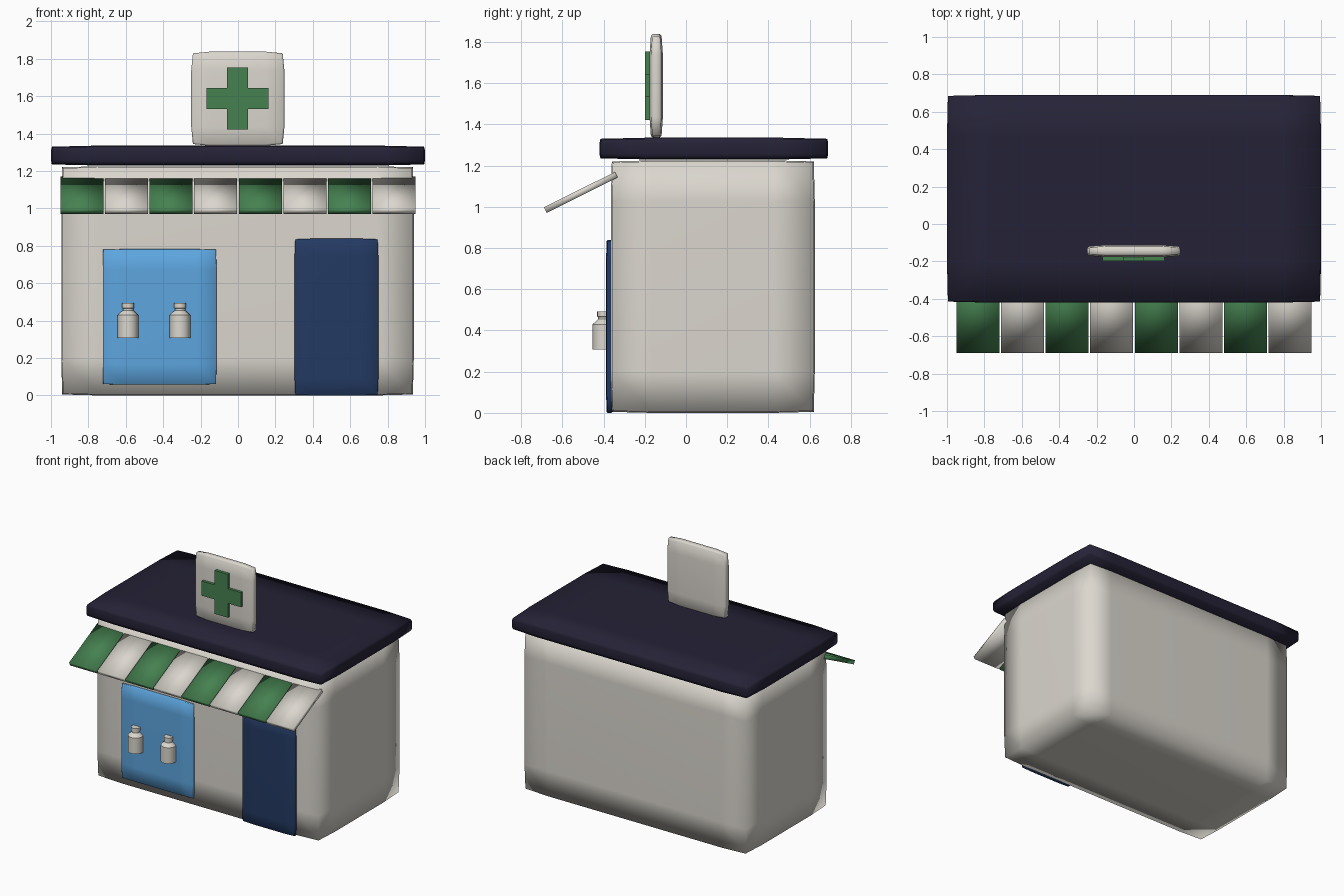
import bpy, bmesh, math
from mathutils import Vector, Matrix

cube = bpy.data.objects.get("Cube")
if cube:
    bpy.data.objects.remove(cube, do_unlink=True)


def material(name, rgb):
    mat = bpy.data.materials.new(name)
    mat.use_nodes = True
    mat.diffuse_color = (*rgb, 1)
    mat.node_tree.nodes["Principled BSDF"].inputs["Base Color"].default_value = (*rgb, 1)
    return mat


CREAM = material("warm white", (0.71, 0.68, 0.62))
GREEN = material("leaf green", (0.06, 0.22, 0.08))
BLUE = material("sky blue", (0.11, 0.38, 0.74))
NAVY = material("navy blue", (0.017, 0.042, 0.125))
DARK = material("midnight", (0.018, 0.016, 0.037))


def finish(bm, name, mat, smooth=True):
    bmesh.ops.recalc_face_normals(bm, faces=bm.faces)
    for f in bm.faces:
        f.smooth = smooth
    mesh = bpy.data.meshes.new(name)
    bm.to_mesh(mesh)
    bm.free()
    mesh.materials.append(mat)
    obj = bpy.data.objects.new(name, mesh)
    bpy.context.collection.objects.link(obj)
    return obj


def soft_box(name, lo, hi, margin, pull, mat):
    """Box with a border loop on every side; edges and corners drawn in a little."""
    lo, hi = Vector(lo), Vector(hi)
    half, mid = (hi - lo) / 2, (hi + lo) / 2
    bm = bmesh.new()
    bmesh.ops.create_cube(bm, size=2, matrix=Matrix.Diagonal((*half, 1)))
    for axis in range(3):
        normal = Vector([float(i == axis) for i in range(3)])
        cut = half[axis] - min(margin, half[axis] * 0.5)
        for side in (-1, 1):
            geom = bm.verts[:] + bm.edges[:] + bm.faces[:]
            bmesh.ops.bisect_plane(bm, geom=geom, plane_co=normal * cut * side, plane_no=normal)
    for v in bm.verts:
        outer = [i for i in range(3) if abs(v.co[i]) > half[i] - 1e-4]
        for i in outer:
            v.co[i] -= math.copysign(min(pull, half[i] * 0.4) * (len(outer) - 1) / 2, v.co[i])
    bmesh.ops.translate(bm, verts=bm.verts, vec=mid)
    return finish(bm, name, mat)


# Building, roof, door and shop window
soft_box("walls", (-0.945, -0.365, 0), (0.94, 0.625, 1.225), 0.2, 0.01, CREAM)
soft_box("roof", (-1, -0.42, 1.23), (1, 0.69, 1.335), 0.22, 0.01, DARK)
soft_box("door", (0.303, -0.388, 0), (0.75, -0.355, 0.838), 0.09, 0.007, NAVY)
soft_box("shop_window", (-0.723, -0.384, 0.058), (-0.115, -0.355, 0.782), 0.11, 0.005, BLUE)

# Roof sign with a plain cross on its front
soft_box("sign_board", (-0.25, -0.177, 1.335), (0.248, -0.112, 1.838), 0.1, 0.018, CREAM)
bm = bmesh.new()
A, W = 0.166, 0.056
outline = [(-W, -A), (W, -A), (W, -W), (A, -W), (A, W), (W, W),
           (W, A), (-W, A), (-W, W), (-A, W), (-A, -W), (-W, -W)]
face = bm.faces.new([bm.verts.new((x - 0.003, -0.198, z + 1.588)) for x, z in outline])
ext = bmesh.ops.extrude_face_region(bm, geom=[face])
bmesh.ops.translate(bm, vec=(0, 0.03, 0),
                    verts=[g for g in ext["geom"] if isinstance(g, bmesh.types.BMVert)])
finish(bm, "sign_cross", GREEN, smooth=False)

# Awning of sloping slats in alternating colours
for i in range(8):
    bm = bmesh.new()
    bmesh.ops.create_cube(bm, size=1, matrix=Matrix.Diagonal((0.23, 0.385, 0.03, 1)))
    slat = finish(bm, f"awning_slat_{i + 1}", CREAM if i % 2 else GREEN)
    slat.location = ((i - 3.5) * 0.2385, -0.51, 1.07)
    slat.rotation_euler.x = math.radians(26.5)

# Display bottles turned from one profile
profile = [(0, 0.307), (0.055, 0.307), (0.055, 0.43), (0.028, 0.455),
           (0.028, 0.465), (0.033, 0.467), (0.033, 0.493), (0, 0.493)]
for side, x in (("left", -0.31), ("right", -0.588)):
    bm = bmesh.new()
    points = [bm.verts.new((r, 0, z)) for r, z in profile]
    edges = [bm.edges.new(pair) for pair in zip(points, points[1:])]
    bmesh.ops.spin(bm, geom=points + edges, cent=(0, 0, 0), axis=(0, 0, 1),
                   angle=math.tau, steps=16)
    bmesh.ops.remove_doubles(bm, verts=bm.verts, dist=0.0005)
    bottle = finish(bm, f"bottle_{side}", CREAM)
    bottle.location = (x, -0.398, 0)
    bpy.ops.object.select_all(action="DESELECT")
    bottle.select_set(True)
    bpy.context.view_layer.objects.active = bottle
    bpy.ops.object.shade_smooth_by_angle(angle=math.radians(30))
